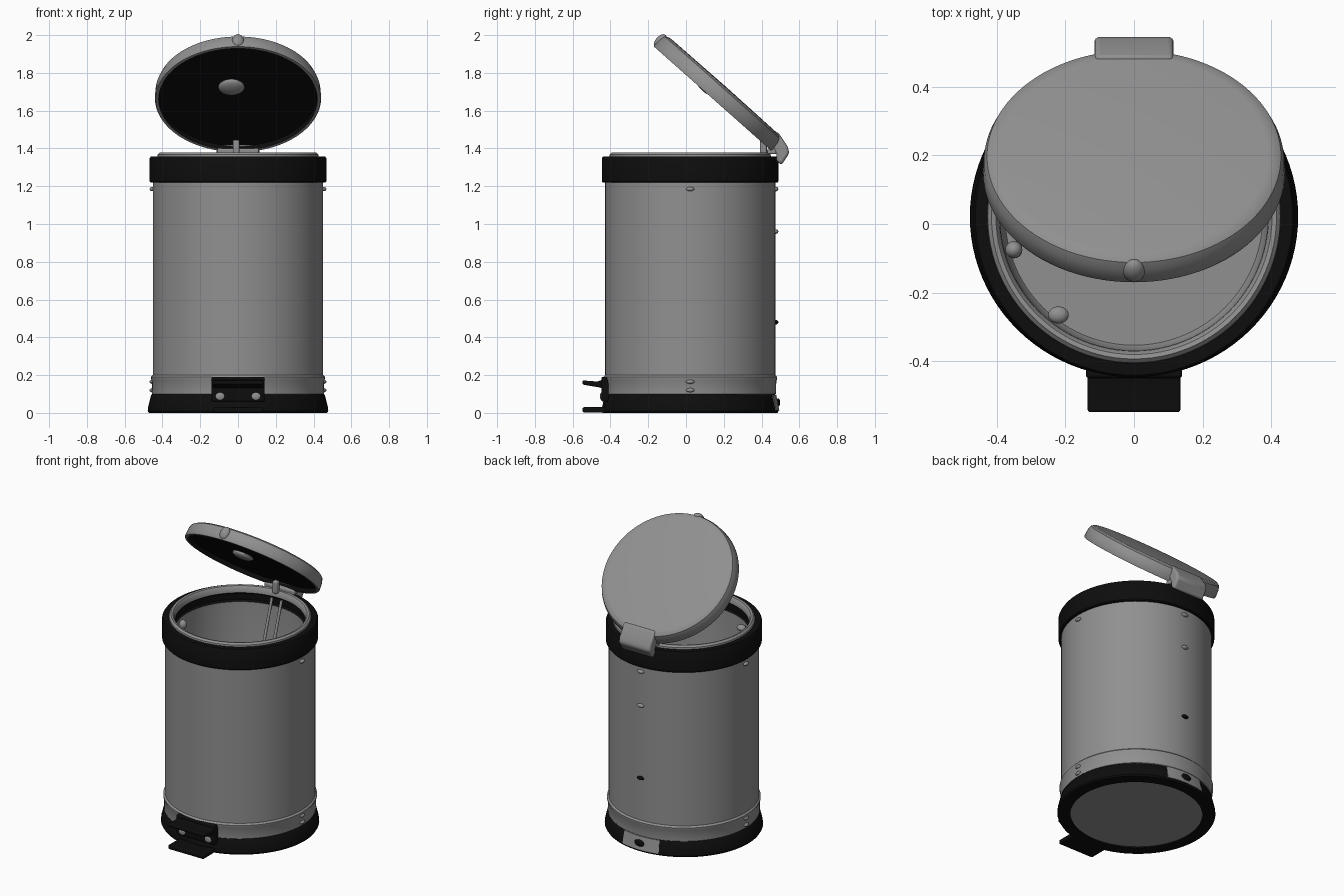
import bpy, bmesh, math
from mathutils import Vector, Matrix

cube = bpy.data.objects.get("Cube")
if cube:
    bpy.data.objects.remove(cube)

CY = 0.022  # the drum's axis


def material(name, value, rough=0.5):
    m = bpy.data.materials.new(name)
    m.use_nodes = True
    m.diffuse_color = (value, value, value, 1)
    bsdf = m.node_tree.nodes["Principled BSDF"]
    bsdf.inputs["Base Color"].default_value = (value, value, value, 1)
    bsdf.inputs["Roughness"].default_value = rough
    return m


STEEL = material("steel grey", 0.28)
BLACK = material("black plastic", 0.004)


def finish(name, bm, mats, smooth=True, bevel=0):
    bmesh.ops.recalc_face_normals(bm, faces=bm.faces)
    mesh = bpy.data.meshes.new(name)
    bm.to_mesh(mesh)
    bm.free()
    ob = bpy.data.objects.new(name, mesh)
    bpy.context.collection.objects.link(ob)
    for m in mats:
        mesh.materials.append(m)
    if bevel:
        mod = ob.modifiers.new("soft edges", "BEVEL")
        mod.width, mod.segments = bevel, 3
    if smooth:
        bpy.ops.object.select_all(action="DESELECT")
        ob.select_set(True)
        bpy.context.view_layer.objects.active = ob
        bpy.ops.object.shade_smooth_by_angle(angle=math.radians(35))
    return ob


def lathe(name, profile, mats, closed=True, dark=None, n=96):
    """Revolve (radius, height) points; dark lists profile steps using slot 1."""
    bm = bmesh.new()
    rings = []
    for r, z in profile:
        if r == 0:
            rings.append([bm.verts.new((0, 0, z))] * n)
        else:
            rings.append([bm.verts.new((r * math.cos(k * math.tau / n),
                                        r * math.sin(k * math.tau / n), z)) for k in range(n)])
    steps = len(rings) if closed else len(rings) - 1
    for i in range(steps):
        a, b = rings[i], rings[(i + 1) % len(rings)]
        for k in range(n):
            j = (k + 1) % n
            corners = list(dict.fromkeys((a[k], a[j], b[j], b[k])))
            face = bm.faces.new(corners)
            face.material_index = 1 if dark and i in dark else 0
    ob = finish(name, bm, mats)
    ob.location.y = CY
    return ob


def box(name, center, size, mat, bevel=0.008):
    bm = bmesh.new()
    bmesh.ops.create_cube(bm, size=1, matrix=Matrix.Translation(center) @ Matrix.Diagonal((*size, 1)))
    return finish(name, bm, [mat], bevel=bevel)


def prism(name, outline, half_width, mat, bevel=0.01):
    """Extrude a (y, z) outline sideways."""
    bm = bmesh.new()
    face = bm.faces.new([bm.verts.new((-half_width, y, z)) for y, z in outline])
    new = bmesh.ops.extrude_face_region(bm, geom=[face])["geom"]
    bmesh.ops.translate(bm, vec=(2 * half_width, 0, 0),
                        verts=[v for v in new if isinstance(v, bmesh.types.BMVert)])
    return finish(name, bm, [mat], bevel=bevel)


def rod(name, a, b, radius, mat):
    a, b = Vector(a), Vector(b)
    turn = (b - a).to_track_quat("Z", "Y").to_matrix().to_4x4()
    bm = bmesh.new()
    bmesh.ops.create_cone(bm, cap_ends=True, segments=16, radius1=radius, radius2=radius,
                          depth=(b - a).length, matrix=Matrix.Translation((a + b) / 2) @ turn)
    return finish(name, bm, [mat])


def dome(name, center, size, mat):
    bm = bmesh.new()
    bmesh.ops.create_uvsphere(bm, u_segments=20, v_segments=12, radius=1,
                              matrix=Matrix.Translation(center) @ Matrix.Diagonal((*size, 1)))
    return finish(name, bm, [mat])


# Drum: foot ring, bottom plate, outer shell and top band
foot = lathe("foot_ring", [(0.40, 0), (0.472, 0), (0.478, 0.01), (0.476, 0.03), (0.46, 0.095),
                           (0.452, 0.102), (0.40, 0.102)], [BLACK])
foot.scale.y = 0.98
lathe("bottom_plate", [(0, 0.008), (0.41, 0.008), (0.41, 0.03), (0, 0.03)], [STEEL], closed=False)
lathe("outer_shell", [(0.44, 0.09), (0.455, 0.10), (0.456, 0.17), (0.461, 0.18), (0.461, 0.19),
                      (0.451, 0.20), (0.451, 1.23), (0.44, 1.23)], [STEEL])
lathe("top_band", [(0.44, 1.22), (0.463, 1.22), (0.468, 1.226), (0.468, 1.348), (0.462, 1.357),
                   (0.41, 1.357), (0.41, 1.22)], [BLACK])

# Inner bucket with rolled rim and a dark recess below it
lathe("inner_bucket", [(0.428, 1.35), (0.426, 1.368), (0.415, 1.379), (0.402, 1.376), (0.392, 1.362),
                       (0.390, 1.335), (0.402, 1.325), (0.402, 1.285), (0.392, 1.275), (0.385, 0.14),
                       (0.375, 0.12), (0, 0.12)], [STEEL, BLACK], closed=False, dark=(5, 6, 7))

# Bucket handle lugs
dome("handle_lug_front", (-0.22, -0.265, 1.25), (0.03, 0.025, 0.02), STEEL)
dome("handle_lug_side", (-0.35, -0.075, 1.25), (0.025, 0.025, 0.03), STEEL)

# Lift rods behind the opening
for side, x in (("right", -0.035), ("left", 0.035)):
    rod("lift_rod_" + side, (x, 0.405, 1.33), (x, 0.30, 1.0), 0.009, STEEL)

# Lid, modelled flat and then tilted about its hinge
TILT = Matrix.Translation((0, 0.145, 1.66)) @ Matrix.Rotation(math.radians(-41.6), 4, "X")
lid_parts = [
    lathe("lid", [(0, 0.025), (0.415, 0.025), (0.42, 0.0), (0.436, 0.0), (0.44, 0.008), (0.437, 0.055),
                  (0.428, 0.078), (0.412, 0.088), (0.39, 0.091), (0, 0.094)],
          [STEEL, BLACK], closed=False, dark=(0, 1)),
    dome("lid_knob", (-0.035, -0.075, 0.02), (0.07, 0.06, 0.025), STEEL),
    dome("lid_front_tab", (0, -0.415, 0.045), (0.032, 0.025, 0.042), STEEL),
]
for part in lid_parts:
    part.location.y = 0
    stretch = Matrix.Diagonal((1, 0.965, 1, 1)) if part.name == "lid" else Matrix.Identity(4)
    part.matrix_world = TILT @ stretch

# Hinge at the back
prism("hinge_cover", [(0.44, 1.45), (0.485, 1.49), (0.538, 1.41), (0.547, 1.375), (0.505, 1.312),
                      (0.478, 1.335), (0.478, 1.37)], 0.115, STEEL, bevel=0.014)
box("hinge_bar", (0, 0.455, 1.385), (0.22, 0.05, 0.03), STEEL)
box("hinge_post", (-0.01, 0.41, 1.405), (0.035, 0.035, 0.08), STEEL)

# Pedal, its housing and the front toe plate
prism("pedal", [(-0.548, 0.150), (-0.548, 0.172), (-0.47, 0.166), (-0.40, 0.19), (-0.40, 0.12),
                (-0.46, 0.135)], 0.135, BLACK, bevel=0.008)
box("pedal_housing", (0, -0.418, 0.125), (0.28, 0.06, 0.13), BLACK)
box("toe_plate", (0, -0.485, 0.016), (0.26, 0.125, 0.028), BLACK)
for x in (-0.095, 0.095):
    dome("pedal_screw", (x, -0.449, 0.088), (0.024, 0.006, 0.02), STEEL)

# Rivets on the sides and the back seam
for x in (-0.455, 0.455):
    for z in (0.12, 0.165, 1.185):
        dome("side_rivet", (x, CY, z), (0.013, 0.022, 0.011), STEEL)
for z, mat in ((0.48, BLACK), (0.96, STEEL), (1.185, STEEL)):
    dome("back_rivet", (0, 0.475, z), (0.024, 0.014, 0.012), mat)

# Plate curved round the back of the foot, with a dark latch
bm = bmesh.new()
columns = []
for k in range(13):
    a = math.radians(74 + k * 32 / 12)
    columns.append([bm.verts.new((r * math.cos(a), CY + r * 0.98 * math.sin(a), z))
                    for r, z in ((0.47, 0.012), (0.482, 0.012), (0.465, 0.096), (0.45, 0.096))])
for a, b in zip(columns, columns[1:]):
    for i in range(4):
        bm.faces.new((a[i], b[i], b[(i + 1) % 4], a[(i + 1) % 4]))
bm.faces.new(columns[0])
bm.faces.new(columns[-1])
finish("back_plate", bm, [STEEL])
dome("back_latch", (0, 0.488, 0.055), (0.035, 0.01, 0.022), BLACK)
